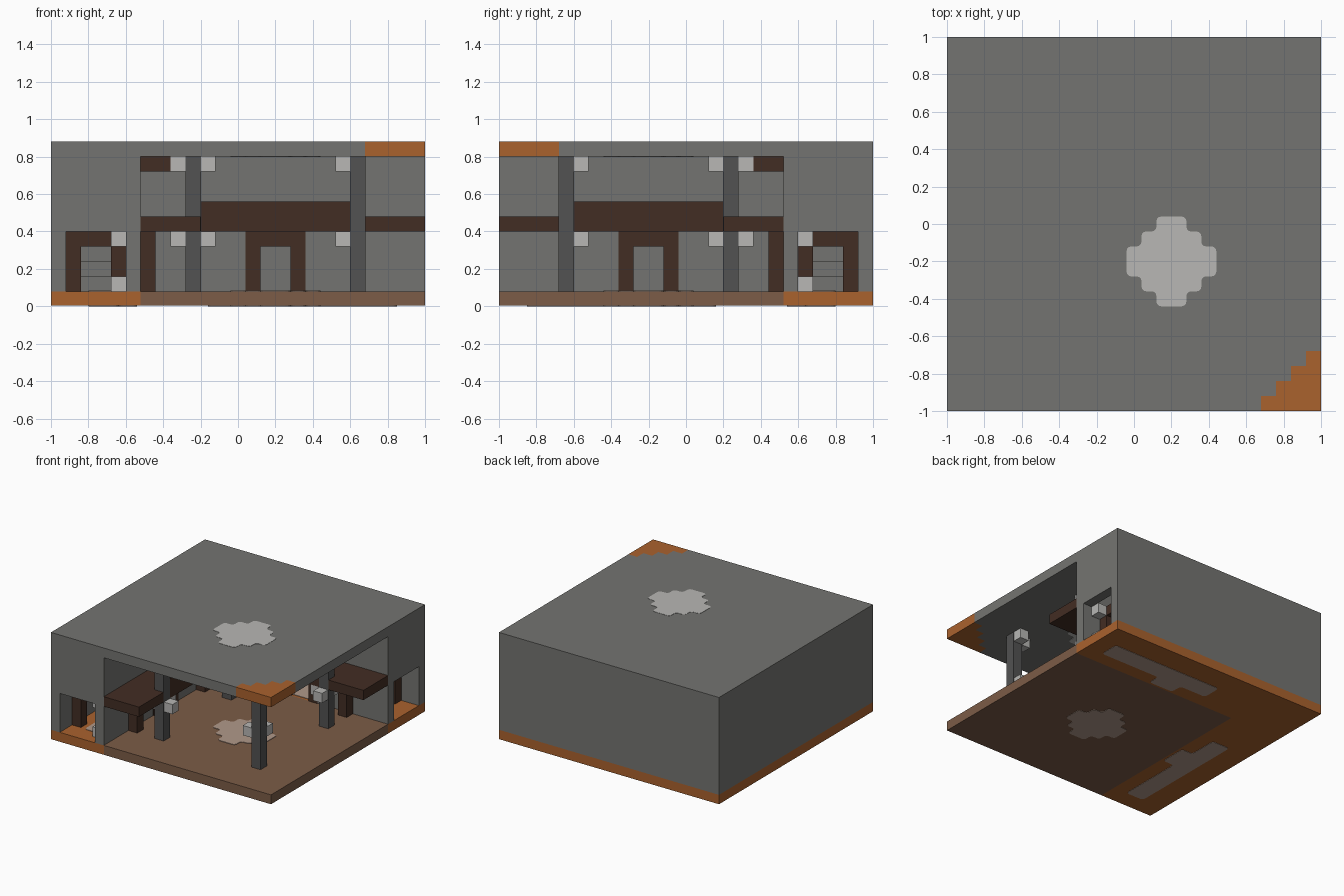
import bpy
import bmesh

cube = bpy.data.objects.get("Cube")
if cube:
    bpy.data.objects.remove(cube, do_unlink=True)


def material(name, r, g, b):
    m = bpy.data.materials.new(name)
    m.use_nodes = True
    m.diffuse_color = (r, g, b, 1)
    node = next(n for n in m.node_tree.nodes if n.type == "BSDF_PRINCIPLED")
    node.inputs["Base Color"].default_value = (r, g, b, 1)
    node.inputs["Roughness"].default_value = 0.9
    return m


STONE = material("stone_gray", .175, .175, .165)
PILLAR = material("dark_gray", .085, .085, .085)
ORANGE = material("orange_clay", .40, .122, .027)
PLANK = material("plank_brown", .20, .107, .063)
WOOD = material("dark_wood", .055, .026, .017)
LAMP = material("lamp_white", .48, .475, .46)
GLOW = material("pale_rose", .44, .32, .255)


def prism(name, pts, z0, z1, mat, rounding=0):
    """Extrude a flat outline from z0 to z1."""
    bm = bmesh.new()
    face = bm.faces.new([bm.verts.new((x, y, z0)) for x, y in pts])
    if rounding:
        bmesh.ops.bevel(bm, geom=bm.verts[:], offset=rounding, segments=3,
                        profile=0.5, affect="VERTICES")
        face = bm.faces[:][0]
    out = bmesh.ops.extrude_face_region(bm, geom=[face], use_keep_orig=True)
    for v in out["geom"]:
        if isinstance(v, bmesh.types.BMVert):
            v.co.z = z1
    bmesh.ops.recalc_face_normals(bm, faces=bm.faces[:])
    mesh = bpy.data.meshes.new(name)
    bm.to_mesh(mesh)
    bm.free()
    mesh.materials.append(mat)
    obj = bpy.data.objects.new(name, mesh)
    bpy.context.collection.objects.link(obj)
    return obj


def box(name, x0, x1, y0, y1, z0, z1, mat):
    return prism(name, [(x0, y0), (x1, y0), (x1, y1), (x0, y1)], z0, z1, mat)


def pair(name, x0, x1, y0, y1, z0, z1, mat):
    """A box and its twin across the diagonal of the plan."""
    box(name + "_side", x0, x1, y0, y1, z0, z1, mat)
    box(name + "_back", -y1, -y0, -x1, -x0, z0, z1, mat)


FLOOR, DECK, CEIL, TOP = .08, .4, .8, .88
U = .08

# Floor: corridor band and room square
prism("corridor_floor", [(-1, -1), (-.52, -1), (-.52, .52), (1, .52), (1, 1), (-1, 1)],
      .003, FLOOR, ORANGE)
box("room_floor", -.52, 1, -1, .52, .003, FLOOR, PLANK)

# Roof with stepped corner
steps = [(.68, -1)]
for i in range(4):
    x, y = .68 + i * U, -1 + (i + 1) * U
    steps += [(x, y), (x + U, y)]
prism("roof", [(-1, -1)] + steps + [(1, 1), (-1, 1)], CEIL, TOP, STONE)
prism("roof_corner", steps + [(1, -1)], CEIL, TOP, ORANGE)

# Round stepped patches in the middle of the room floor and the roof
quarter = [(3, 1), (2, 1), (2, 2), (1, 2), (1, 3)]
outline = []
for turn in range(4):
    for a, b in quarter:
        for _ in range(turn):
            a, b = -b, a
        outline.append((.2 + a * U, -.2 + b * U))
prism("floor_patch", outline, 0, FLOOR + .004, GLOW, .025)
prism("roof_patch", outline, CEIL - .003, TOP + .002, LAMP, .025)

# Pale strips on the corridor floors
strip = [(-.8, -.85), (-.64, -.85), (-.64, -.3), (-.54, -.3), (-.54, -.08),
         (-.64, -.08), (-.64, .16), (-.8, .16)]
prism("corridor_strip_side", strip, 0, FLOOR + .004, GLOW, .025)
prism("corridor_strip_back", [(-y, -x) for x, y in strip], 0, FLOOR + .004, GLOW, .025)

# Outer walls and the headers over the corridor entrances
box("outer_wall_side", -1, -.92, -1, 1, FLOOR, CEIL, STONE)
box("outer_wall_back", -.92, 1, .92, 1, FLOOR, CEIL, STONE)
pair("entrance_header", -.92, -.6, -1, -.92, DECK, CEIL, STONE)

# Inner walls around a doorway, with wooden door frames
pair("inner_wall_upper", -.6, -.52, -1, .52, DECK, CEIL, STONE)
pair("inner_wall_front", -.6, -.52, -1, -.36, FLOOR, DECK, STONE)
pair("inner_wall_rear", -.6, -.52, -.04, .52, FLOOR, DECK, STONE)
box("inner_wall_corner", -.6, -.52, .52, .6, FLOOR, CEIL, STONE)
for label, y in (("near", -.36), ("far", -.12)):
    pair("door_post_" + label, -.6, -.515, y, y + U, FLOOR, DECK, WOOD)
pair("door_lintel", -.6, -.515, -.28, -.12, DECK - U, DECK, WOOD)

# Corridor arch, lamps and corner steps
for label, x in (("outer", -.92), ("inner", -.68)):
    pair("corridor_post_" + label, x, x + U, -.84, -.76, FLOOR, DECK, WOOD)
pair("corridor_lintel", -.84, -.68, -.84, -.76, DECK - U, DECK, WOOD)
for label, z in (("low", FLOOR), ("high", DECK - U)):
    pair("corridor_lamp_" + label, -.68, -.6, -.92, -.84, z, z + U, LAMP)
for i in range(3):
    y = .36 + i * U
    pair("stair_%d" % (i + 1), -.92, -.6, y, y + U, FLOOR, FLOOR + (i + 1) * U, STONE)
box("stair_landing", -.92, -.6, .6, .92, FLOOR, DECK, STONE)

# Balcony deck with railings
prism("balcony", [(-.52, -1), (-.2, -1), (-.2, .2), (1, .2), (1, .52), (-.52, .52)],
      DECK, DECK + U, WOOD)
pair("railing", -.28, -.2, -.6, .2, DECK + U, DECK + 2 * U, WOOD)

# Pillars
E = .042
for label, x, y in (("front", -.24, -.64), ("inner", -.24, .24),
                    ("right", .64, .24), ("corner", .64, -.64)):
    box("pillar_" + label, x - E, x + E, y - E, y + E, FLOOR, CEIL, PILLAR)

# Wall posts, ceiling beams and lamps beside the pillars
for label, y in (("front", -.68), ("rear", .2)):
    pair("wall_post_" + label, -.52, -.44, y, y + U, FLOOR, DECK, WOOD)
    pair("ceiling_beam_" + label, -.52, -.36, y, y + U, CEIL - U, CEIL, WOOD)
for level, z in (("low", DECK - U), ("high", CEIL - U)):
    for label, x, y in (("front_inner", -.2, -.68), ("front_outer", -.36, -.68),
                        ("rear_inner", -.2, .2), ("rear_outer", -.36, .2),
                        ("corner", .52, -.68), ("front_rear", -.28, -.6)):
        pair("lamp_%s_%s" % (label, level), x, x + U, y, y + U, z, z + U, LAMP)
